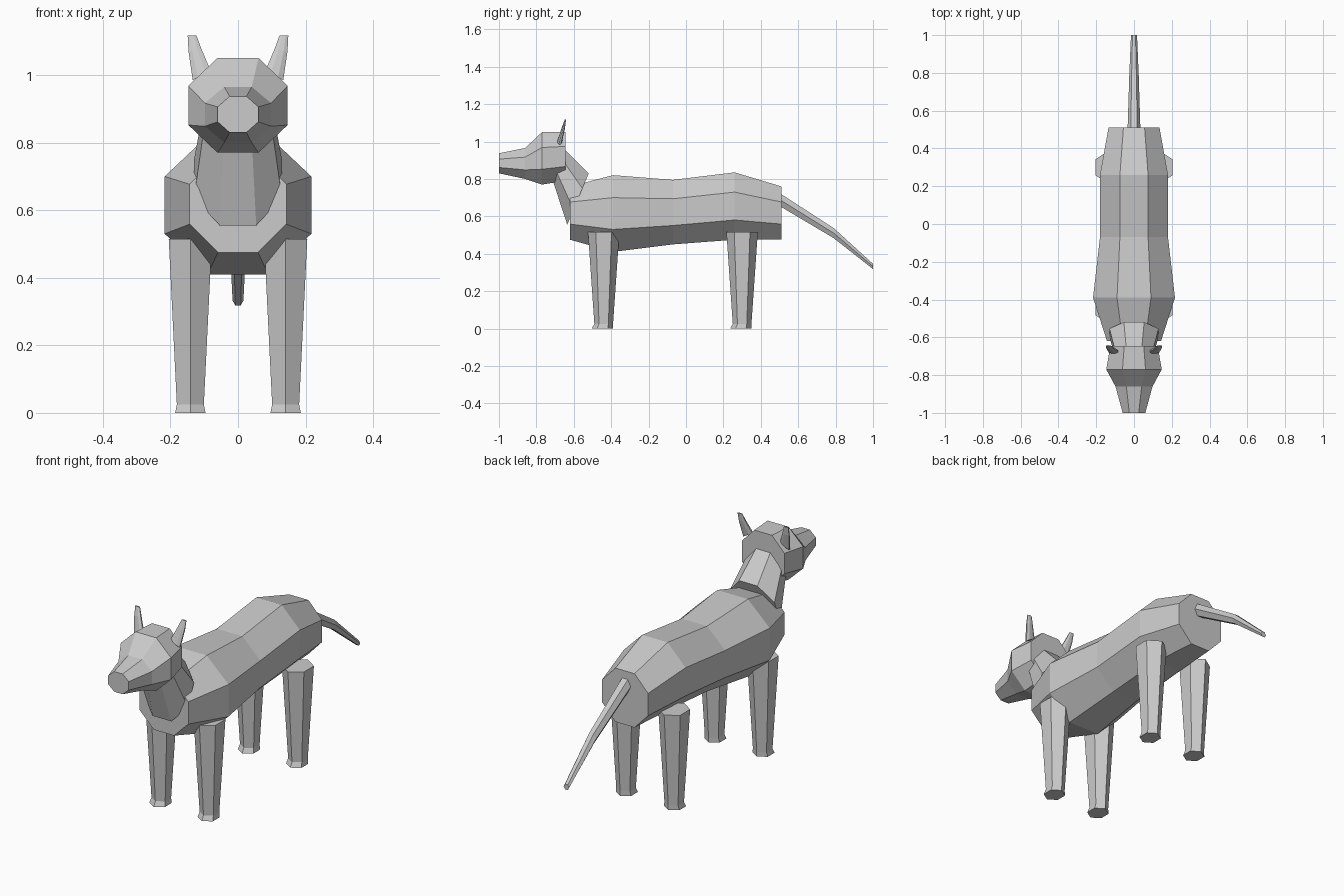
import bpy
import bmesh
from math import cos, sin, pi
from mathutils import Vector

cube = bpy.data.objects.get("Cube")
if cube:
    bpy.data.objects.remove(cube, do_unlink=True)

grey = bpy.data.materials.new("plain grey")
grey.use_nodes = True
grey.diffuse_color = (0.6, 0.6, 0.6, 1)
grey.node_tree.nodes["Principled BSDF"].inputs["Base Color"].default_value = (0.6, 0.6, 0.6, 1)


def ring(centre, u, v, sides, turn):
    """Polygon around centre; u and v are its two half axes."""
    c, u, v = Vector(centre), Vector(u), Vector(v)
    angles = [turn + 2 * pi * i / sides for i in range(sides)]
    return [c + u * cos(a) + v * sin(a) for a in angles]


def loft(name, rings):
    """Flat-faced capped skin through a list of rings."""
    bm = bmesh.new()
    loops = [[bm.verts.new(p) for p in r] for r in rings]
    n = len(loops[0])
    for a, b in zip(loops, loops[1:]):
        for i in range(n):
            j = (i + 1) % n
            bm.faces.new((a[i], a[j], b[j], b[i]))
    bm.faces.new(loops[0])
    bm.faces.new(loops[-1])
    bmesh.ops.recalc_face_normals(bm, faces=bm.faces)
    mesh = bpy.data.meshes.new(name)
    bm.to_mesh(mesh)
    bm.free()
    mesh.materials.append(grey)
    obj = bpy.data.objects.new(name, mesh)
    bpy.context.collection.objects.link(obj)
    return obj


def octagon(y0, z0, y1, z1, half_width):
    """Octagon with flat sides, from its lowest edge (y0, z0) to its highest (y1, z1)."""
    k = 1 / cos(pi / 8)
    return ring((0, (y0 + y1) / 2, (z0 + z1) / 2), (half_width * k, 0, 0),
                (0, (y1 - y0) / 2 * k, (z1 - z0) / 2 * k), 8, pi / 8)


# Torso and head: stations of y, bottom, top, half width
torso = [(-0.62, 0.475, 0.76, 0.143), (-0.39, 0.41, 0.82, 0.217), (-0.07, 0.45, 0.795, 0.18),
         (0.26, 0.475, 0.835, 0.18), (0.51, 0.475, 0.76, 0.135)]
head = [(-0.645, 0.79, 1.05, 0.125), (-0.77, 0.77, 1.05, 0.147),
        (-0.86, 0.80, 0.965, 0.098), (-1.0, 0.83, 0.937, 0.06)]
for name, stations in (("torso", torso), ("head", head)):
    loft(name, [octagon(y, low, y, high, w) for y, low, high, w in stations])

# Neck, tilted rings
loft("neck", [octagon(-0.635, 0.555, -0.52, 0.83, 0.13),
              octagon(-0.715, 0.80, -0.65, 0.96, 0.10)])

# Tail, hexagonal and bent once
loft("tail", [ring((0, y, z), (w, 0, 0), (0, 0, h), 6, 0)
              for y, z, w, h in ((0.5, 0.69, 0.034, 0.04), (0.79, 0.51, 0.025, 0.031),
                                 (1.0, 0.332, 0.016, 0.016))])

# Legs and ears on both sides
for side, s in (("left", 1), ("right", -1)):
    for end, y in (("front", -0.44), ("hind", 0.30)):
        loft(f"{end}_leg_{side}",
             [ring((s * 0.141, y + dy, z), (w / cos(pi / 6), 0, 0), (0, r, 0), 6, pi / 6)
              for z, w, r, dy in ((0, 0.045, 0.057, -0.007), (0.025, 0.04, 0.05, 0),
                                  (0.515, 0.064, 0.084, 0))])
    loft(f"ear_{side}",
         [ring((s * x, y, z), (s * w, 0, -w * tilt), (0, d, 0), 8, pi / 8)
          for x, y, z, w, d, tilt in ((0.108, -0.675, 1.0, 0.028, 0.012, 0.6),
                                      (0.128, -0.655, 1.075, 0.02, 0.009, 0.3),
                                      (0.136, -0.645, 1.117, 0.014, 0.004, 0))])
